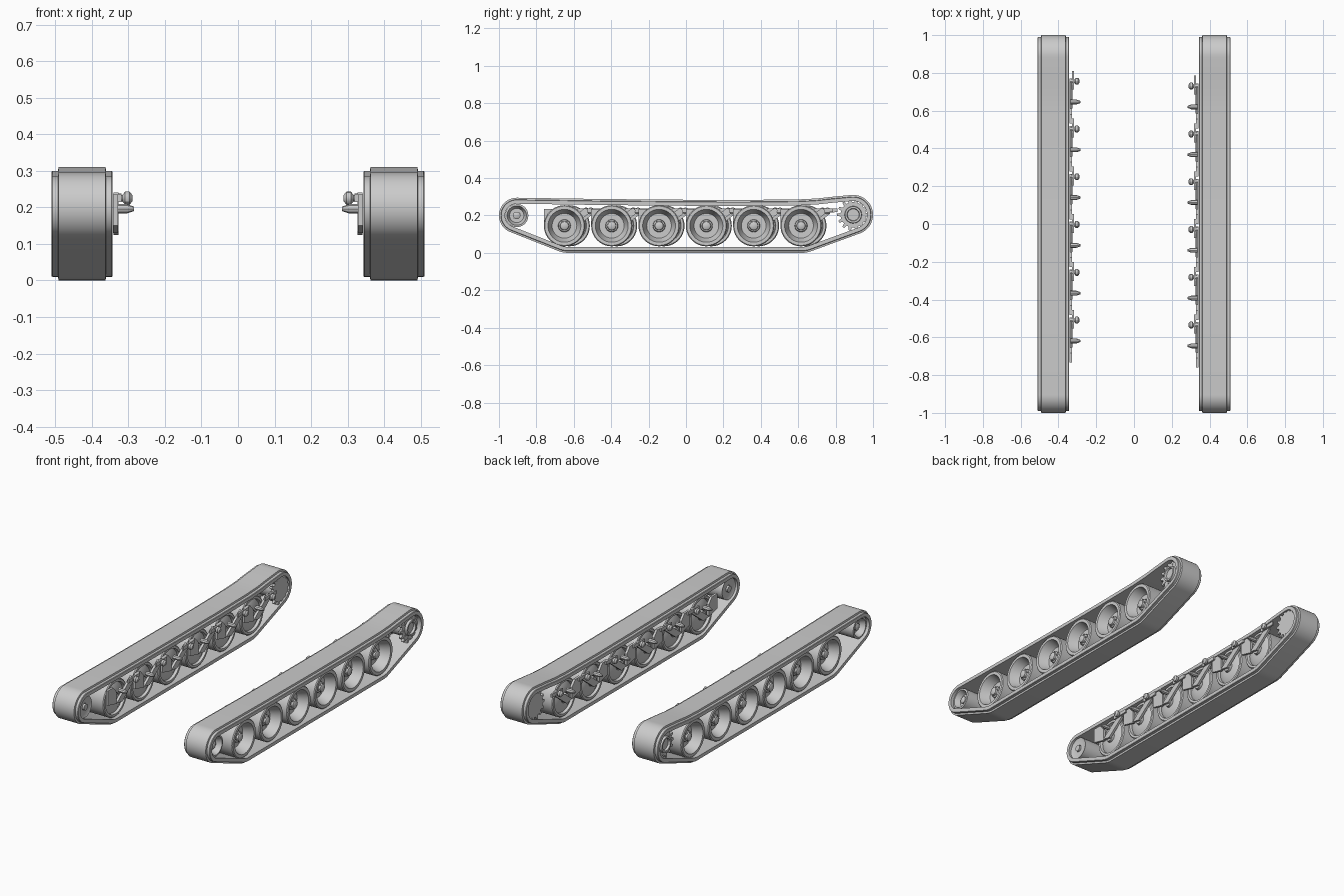
import bpy, bmesh
from math import sin, cos, pi, atan2, acos, hypot, radians
from mathutils import Vector

if "Cube" in bpy.data.objects:
    bpy.data.objects.remove(bpy.data.objects["Cube"])

steel = bpy.data.materials.new("plain grey")
steel.use_nodes = True
GREY = (0.6, 0.6, 0.6, 1)
steel.diffuse_color = GREY
steel.node_tree.nodes["Principled BSDF"].inputs["Base Color"].default_value = GREY

TRACK_X = 0.4265
WHEELS = [-0.65 + 0.253 * i for i in range(6)]
AXLE_Z = 0.145


def finish(name, bm, side):
    """Place a part on one side; local x points outwards."""
    for v in bm.verts:
        v.co.x = side * (TRACK_X + v.co.x)
    bmesh.ops.recalc_face_normals(bm, faces=bm.faces)
    mesh = bpy.data.meshes.new(name)
    bm.to_mesh(mesh)
    bm.free()
    mesh.materials.append(steel)
    mesh.shade_smooth()
    mesh.set_sharp_from_angle(angle=radians(30))
    obj = bpy.data.objects.new(name, mesh)
    bpy.context.collection.objects.link(obj)


def loft(bm, rings, close_rings):
    """Skin a list of equal closed point loops."""
    loops = [[bm.verts.new(p) for p in ring] for ring in rings]
    pairs = list(zip(loops, loops[1:]))
    if close_rings:
        pairs.append((loops[-1], loops[0]))
    for a, b in pairs:
        for i in range(len(a)):
            j = (i + 1) % len(a)
            bm.faces.new((a[i], a[j], b[j], b[i]))
    if not close_rings:
        bm.faces.new(loops[0])
        bm.faces.new(loops[-1])


def lathe(bm, profile, y, z, closed=False, n=40):
    """Turn a (x, radius) profile about a sideways axle."""
    loft(bm, [[(x, y + r * cos(2 * pi * i / n), z + r * sin(2 * pi * i / n))
               for i in range(n)] for x, r in profile], closed)


def disc(bm, x0, x1, r, y, z, n=16):
    lathe(bm, [(x0, r), (x1, r)], y, z, n=n)


def prism(bm, outline, x0, x1):
    """Extrude a (y, z) outline sideways."""
    loft(bm, [[(x, y, z) for y, z in outline] for x in (x0, x1)], False)


def bolts(bm, x0, x1, ring, size, y, z, count):
    for k in range(count):
        a = 2 * pi * k / count
        disc(bm, x0, x1, size, y + ring * cos(a), z + ring * sin(a), 6)


# Track path: round the idler, road wheels and sprocket, then the sagging top
IDLER, SPROCKET = (-0.905, 0.2, 0.095), (0.894, 0.204, 0.106)
CIRCLES = [IDLER, (-0.63, 0.14, 0.14), (0.62, 0.14, 0.14), SPROCKET]
SAG = [(0.78, 0.3), (0.7, 0.291), (0.6, 0.286), (0.3, 0.283), (0, 0.284), (-0.45, 0.288)]


def track_path():
    tangents = [pi / 2]
    for (y1, z1, r1), (y2, z2, r2) in zip(CIRCLES, CIRCLES[1:]):
        dy, dz = y2 - y1, z2 - z1
        tangents.append(atan2(dz, dy) - acos((r1 - r2) / hypot(dy, dz)))
    tangents.append(radians(96))
    pts = []
    for (y, z, r), a, b in zip(CIRCLES, tangents, tangents[1:]):
        while b < a:
            b += 2 * pi
        if b - a > 1.5 * pi:
            b -= 2 * pi
        steps = max(3, int((b - a) / 0.12))
        for i in range(steps + 1):
            t = a + (b - a) * i / steps
            pts.append(Vector((y + r * cos(t), z + r * sin(t))))
    return pts + [Vector(p) for p in SAG]


def track_belt(side):
    path = track_path()
    half = [(0.0835, 0.032), (0.0835, 0.012), (0.081, 0.01), (0.066, 0.01), (0.064, 0.0)]
    section = half + [(-x, d) for x, d in reversed(half)]
    rings = []
    for i, p in enumerate(path):
        along = path[(i + 1) % len(path)] - path[i - 1]
        inward = Vector((-along.y, along.x)).normalized()
        rings.append([(x, *(p + inward * d)) for x, d in section])
    bm = bmesh.new()
    loft(bm, rings, True)
    finish("track_belt", bm, side)


def road_wheel(side, y):
    bm = bmesh.new()
    # dished tyre, open to the outside
    lathe(bm, [(-0.07, 0.03), (-0.07, 0.06), (-0.055, 0.088), (-0.07, 0.092), (-0.07, 0.105),
               (-0.065, 0.11), (0.065, 0.11), (0.07, 0.105), (0.07, 0.088), (0.062, 0.085),
               (0.02, 0.07), (0.012, 0.066), (0.012, 0.03)], y, AXLE_Z, closed=True)
    # hub and cap
    lathe(bm, [(-0.082, 0.026), (0.012, 0.034), (0.03, 0.032), (0.034, 0.024), (0.045, 0.022),
               (0.05, 0.012)], y, AXLE_Z, n=24)
    bolts(bm, 0.03, 0.04, 0.027, 0.004, y, AXLE_Z, 6)
    finish("road_wheel", bm, side)


def suspension(side, y):
    bm = bmesh.new()
    # bracket plate against the wheel
    prism(bm, [(y - 0.11, 0.15), (y - 0.03, 0.13), (y - 0.03, 0.2), (y - 0.06, 0.235),
               (y - 0.11, 0.235)], -0.098, -0.084)
    # swing arm from axle to pivot
    prism(bm, [(y - 0.03, 0.135), (y + 0.02, 0.125), (y + 0.13, 0.21), (y + 0.11, 0.24)],
          -0.1, -0.086)
    # pivot knob with a thin waist
    lathe(bm, [(-0.138, 0.008), (-0.13, 0.018), (-0.118, 0.018), (-0.11, 0.009),
               (-0.086, 0.012)], y + 0.115, 0.225, n=12)
    # pointed axle stop
    lathe(bm, [(-0.142, 0.006), (-0.122, 0.013), (-0.09, 0.013)], y + 0.005, 0.196, n=8)
    # link rod
    prism(bm, [(y + 0.07, 0.214), (y + 0.17, 0.218), (y + 0.17, 0.238), (y + 0.07, 0.236)],
          -0.108, -0.098)
    finish("suspension_arm", bm, side)


def idler_wheel(side):
    y, z, _ = IDLER
    bm = bmesh.new()
    lathe(bm, [(-0.065, 0.02), (-0.065, 0.05), (-0.07, 0.062), (0.066, 0.062), (0.068, 0.052),
               (0.035, 0.038), (0.035, 0.02)], y, z, closed=True)
    lathe(bm, [(-0.075, 0.018), (0.05, 0.02), (0.056, 0.009)], y, z, n=20)
    finish("idler_wheel", bm, side)


def sprocket(side):
    y, z, r = SPROCKET
    teeth = 14
    outline = []
    for k in range(teeth):
        for part, rad in ((-0.3, 0.068), (-0.16, 0.086), (0.16, 0.086), (0.3, 0.068)):
            a = 2 * pi * (k + part) / teeth
            outline.append((y + rad * cos(a), z + rad * sin(a)))
    bm = bmesh.new()
    for x0, x1 in ((-0.076, -0.06), (0.045, 0.06)):
        prism(bm, outline, x0, x1)
    disc(bm, -0.06, 0.045, 0.055, y, z, 32)
    # raised hub ring with a recessed centre
    lathe(bm, [(0.06, 0.046), (0.074, 0.044), (0.074, 0.034), (0.062, 0.031)], y, z, n=32)
    bolts(bm, 0.058, 0.064, 0.058, 0.004, y, z, 10)
    finish("drive_sprocket", bm, side)


# Both sides; the right-hand wheels sit slightly further back
for side, shift in ((1, 0), (-1, 0.026)):
    track_belt(side)
    idler_wheel(side)
    sprocket(side)
    for wheel_y in WHEELS:
        road_wheel(side, wheel_y + shift)
        suspension(side, wheel_y + shift)
